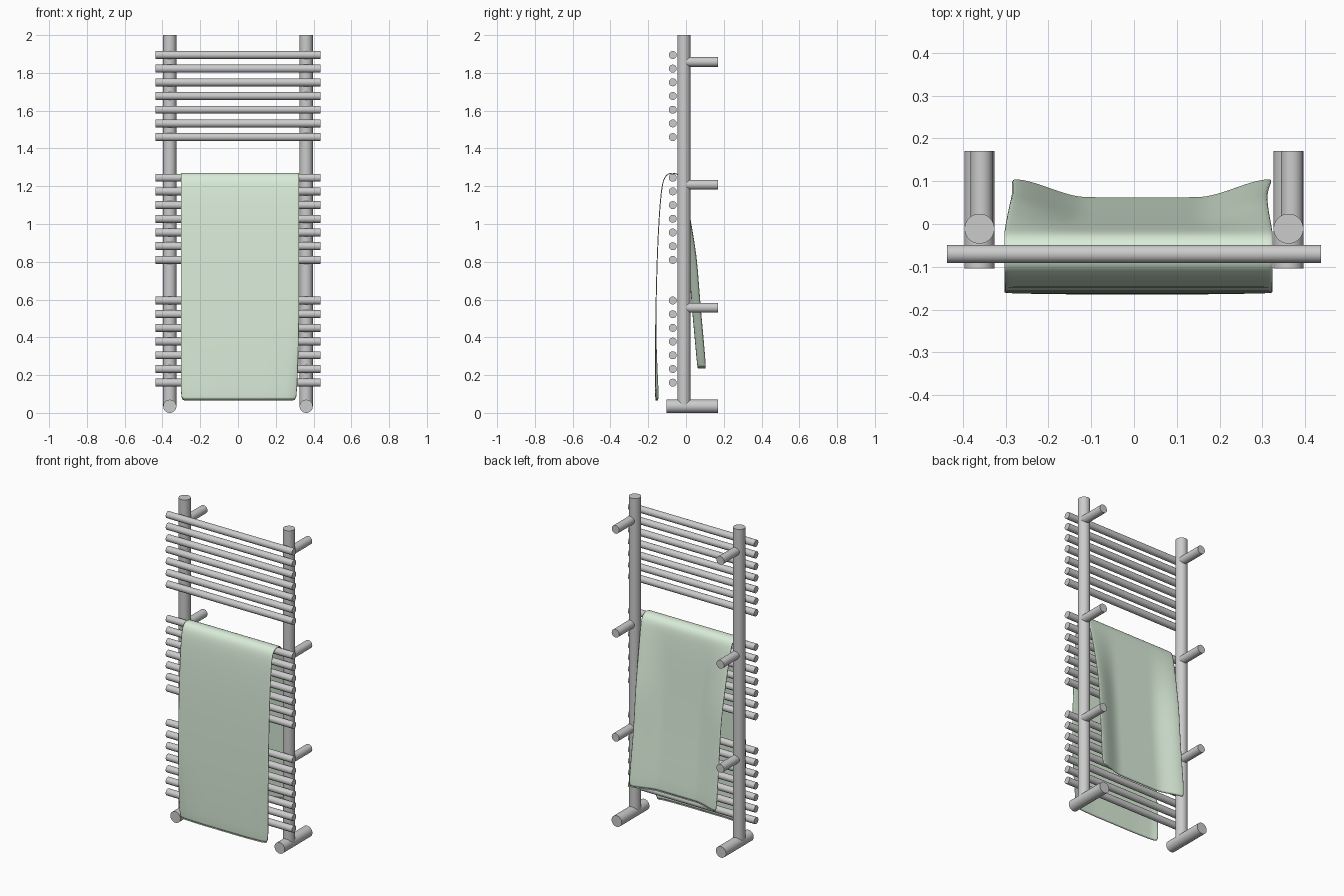
import bpy, bmesh, math
from mathutils import Vector

if "Cube" in bpy.data.objects:
    bpy.data.objects.remove(bpy.data.objects["Cube"])


def rod(name, a, b, r, sides=32):
    """Capped cylinder running from point a to point b."""
    a, b = Vector(a), Vector(b)
    bpy.ops.mesh.primitive_cylinder_add(vertices=sides, radius=r, depth=(b - a).length,
                                        location=(a + b) / 2)
    ob = bpy.context.object
    ob.name = name
    ob.rotation_euler = (b - a).to_track_quat('Z', 'Y').to_euler()
    bpy.ops.object.shade_smooth_by_angle(angle=math.radians(40))
    return ob


# Uprights, feet and wall brackets on both sides
for side, x, bx in (("left", -0.361, -0.356), ("right", 0.361, 0.369)):
    rod(f"{side}_upright", (x, -0.011, 0.035), (x, -0.011, 2.0), 0.035)
    rod(f"{side}_foot", (x, -0.104, 0.035), (x, 0.17, 0.035), 0.035)
    for i, z in enumerate((0.557, 1.208, 1.858)):
        rod(f"{side}_wall_bracket_{i + 1}", (bx, -0.011, z), (bx, 0.17, z), 0.026)

# Three groups of seven rails
for g, top in enumerate((1.895, 1.245, 0.595)):
    for i in range(7):
        z = top - i * 0.0725
        rod(f"rail_{g + 1}_{i + 1}", (-0.437, -0.07, z), (0.437, -0.07, z), 0.021)

# Towel: side profile (y, z) from front hem, over the rail, to back hem
profile = [(-0.161, 0.06), (-0.162, 0.2), (-0.162, 0.35), (-0.16, 0.5), (-0.157, 0.65),
           (-0.153, 0.8), (-0.147, 0.95), (-0.139, 1.08), (-0.131, 1.17), (-0.123, 1.22),
           (-0.112, 1.25), (-0.095, 1.265), (-0.075, 1.27), (-0.052, 1.267), (-0.034, 1.256),
           (-0.022, 1.235), (-0.016, 1.2), (-0.006, 1.1), (0.003, 0.97), (0.013, 0.83),
           (0.024, 0.68), (0.036, 0.53), (0.05, 0.38), (0.063, 0.23)]
COLS = 28
bm = bmesh.new()
rows = []
for y, z in profile:
    row = []
    back = y > -0.05
    low = max(0.0, 0.45 - z) / 0.39          # grows towards the front hem
    drop = max(0.0, 1.24 - z)                # distance below the rail
    left, right = -0.304, 0.325
    if back:
        left += 0.018 * min(1, drop / 0.5)
        right -= 0.013 * math.sin(math.pi * min(1, drop))
    else:
        right -= 0.013 * low
    for j in range(COLS + 1):
        t = j / COLS
        u = 2 * t - 1
        e = max(0.0, (abs(u) - 0.42) / 0.58)
        e = e * e * (3 - 2 * e)              # edges flare away from the middle
        if back:
            dy = 0.043 * e * min(1, drop / 0.4)
        else:
            dy = low * (0.006 * e + 0.012 * max(0, abs(u) - 0.88) / 0.12)
        row.append(bm.verts.new((left + (right - left) * t, y + dy, z)))
    rows.append(row)
for r0, r1 in zip(rows, rows[1:]):
    for j in range(COLS):
        bm.faces.new((r0[j], r0[j + 1], r1[j + 1], r1[j]))
for f in bm.faces:
    f.smooth = True
mesh = bpy.data.meshes.new("towel")
bm.to_mesh(mesh)
bm.free()
towel = bpy.data.objects.new("towel", mesh)
bpy.context.collection.objects.link(towel)
thick = towel.modifiers.new("thickness", 'SOLIDIFY')
thick.thickness = 0.005
thick.offset = 0
sub = towel.modifiers.new("smooth", 'SUBSURF')
sub.levels = sub.render_levels = 1

# Pale green cloth
mat = bpy.data.materials.new("pale_green_cloth")
mat.diffuse_color = (0.70, 0.84, 0.69, 1)
mat.use_nodes = True
mat.node_tree.nodes["Principled BSDF"].inputs["Base Color"].default_value = mat.diffuse_color
mesh.materials.append(mat)
